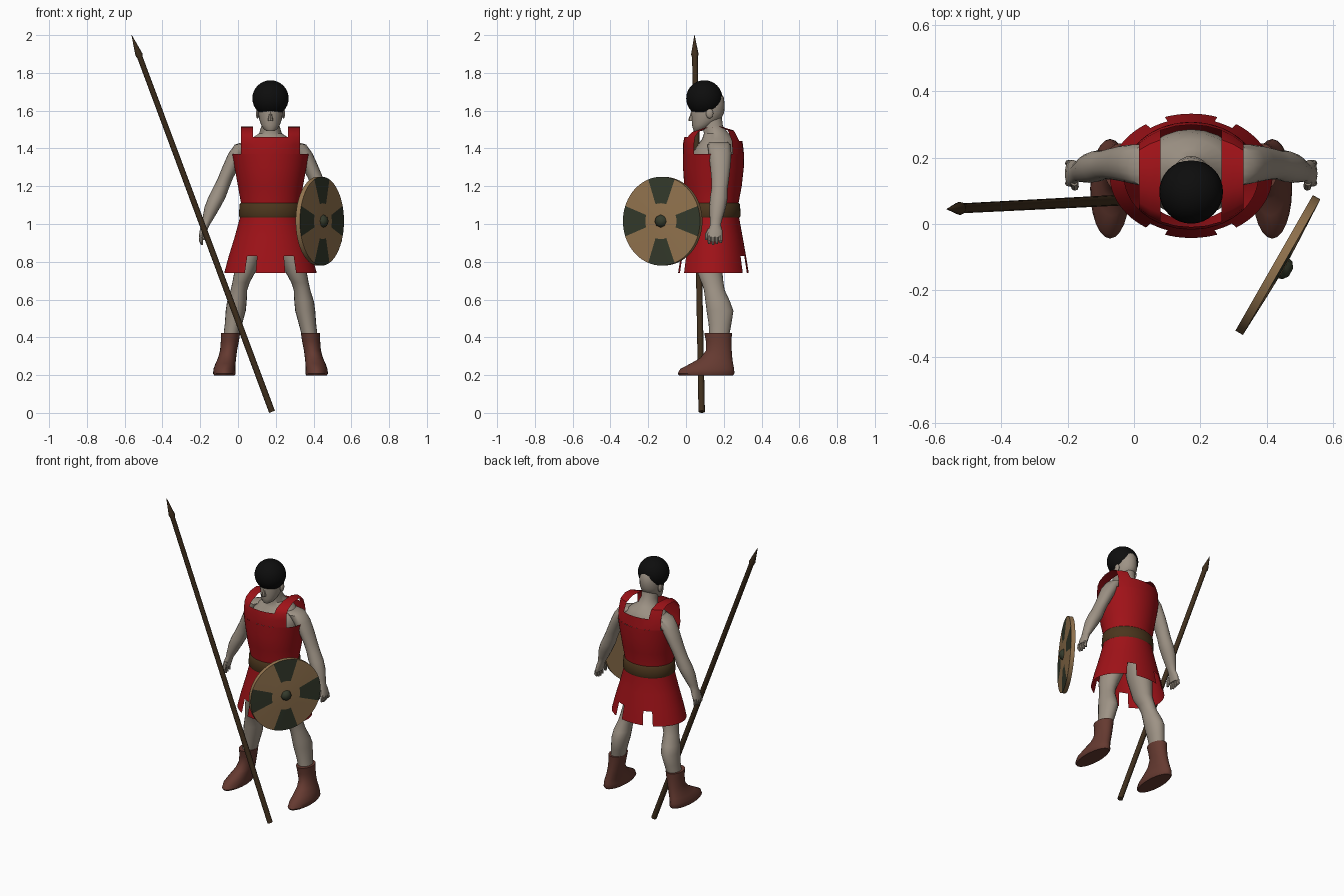
import bpy, bmesh, math
from mathutils import Vector, Matrix

if "Cube" in bpy.data.objects:
    bpy.data.objects.remove(bpy.data.objects["Cube"])

CX = 0.172  # mirror plane of the figure


def material(name, rgb):
    m = bpy.data.materials.new(name)
    m.diffuse_color = (*rgb, 1)
    m.use_nodes = True
    m.node_tree.nodes["Principled BSDF"].inputs["Base Color"].default_value = m.diffuse_color
    return m


SKIN = material("skin", (0.34, 0.29, 0.235))
RED = material("red cloth", (0.35, 0.006, 0.009))
BELT = material("belt brown", (0.07, 0.036, 0.012))
WOOD = material("dark wood", (0.05, 0.028, 0.012))
BOOT = material("boot leather", (0.13, 0.042, 0.03))
BLACK = material("black", (0.004, 0.004, 0.004))
TAN = material("shield tan", (0.3, 0.18, 0.08))
GREEN = material("shield green", (0.035, 0.043, 0.025))


def finish(name, bm, mats, mirror=False, cx=CX):
    bmesh.ops.recalc_face_normals(bm, faces=bm.faces[:])
    me = bpy.data.meshes.new(name)
    bm.to_mesh(me)
    bm.free()
    for m in mats:
        me.materials.append(m)
    ob = bpy.data.objects.new(name, me)
    ob.location.x = cx
    bpy.context.collection.objects.link(ob)
    if mirror:
        ob.modifiers.new("mirror", 'MIRROR').use_mirror_merge = False
    return ob


def ring_point(r, a, cx):
    x, y, z, rx, ry = r
    return (x - cx + rx * math.cos(a), y + ry * math.sin(a), z)


def loft(name, rings, mat, n=16, mirror=False, caps=True, cx=CX, keep=None):
    """Skin horizontal ellipses given as (x, y, z, rx, ry)."""
    bm = bmesh.new()
    rows = [[bm.verts.new(ring_point(r, 2 * math.pi * i / n, cx)) for i in range(n)]
            for r in rings]
    for k in range(len(rows) - 1):
        for i in range(n):
            if keep and not keep(k, (i + 0.5) * 360 / n):
                continue
            j = (i + 1) % n
            bm.faces.new((rows[k][i], rows[k][j], rows[k + 1][j], rows[k + 1][i]))
    if caps:
        bm.faces.new(rows[0])
        bm.faces.new(rows[-1])
    return finish(name, bm, [mat], mirror, cx)


def ball(name, loc, size, mat, mirror=False, cut=None, seg=32):
    bm = bmesh.new()
    bmesh.ops.create_uvsphere(bm, u_segments=seg, v_segments=seg // 2, radius=1)
    bmesh.ops.transform(bm, verts=bm.verts, matrix=Matrix.Translation(
        (loc[0] - CX, loc[1], loc[2])) @ Matrix.Diagonal((*size, 1)))
    if cut is not None:
        res = bmesh.ops.bisect_plane(bm, geom=bm.verts[:] + bm.edges[:] + bm.faces[:],
                                     plane_co=(0, 0, cut), plane_no=(0, 0, -1), clear_outer=True)
        bmesh.ops.holes_fill(bm, edges=[e for e in bm.edges if e.is_boundary])
    return finish(name, bm, [mat], mirror)


# Tunic body and skirt, with four notches in the hem
def hem(k, a):
    off = abs((a + 90) % 180 - 90)      # angle from the side axis
    return k > 1 or not (18.75 < 90 - off < 33.75)


loft("tunic", [(CX, .145, .74, .245, .187), (CX, .145, .785, .233, .18), (CX, .145, .83, .221, .173),
               (CX, .145, .93, .19, .155), (CX, .145, 1.04, .16, .135), (CX, .145, 1.11, .156, .133),
               (CX, .143, 1.2, .172, .152), (CX, .145, 1.3, .19, .161), (CX, .145, 1.37, .203, .162)],
     RED, n=96, caps=False, keep=hem)

# Upper tunic: chest and back panels joined by shoulder straps
bm = bmesh.new()
path = [(1, 1.37), (1, 1.42), (.95, 1.46), (.78, 1.487), (.3, 1.51), (-.3, 1.515),
        (-.75, 1.495), (-.95, 1.44), (-1, 1.37)]
xs = [-.157, -.125, -.092, -.046, 0, .046, .092, .125, .157]
grid = [[bm.verts.new((x, .145 - s * .162 * math.sqrt(1 - (x / .203) ** 2), z)) for x in xs]
        for s, z in path]
for k in range(len(path) - 1):
    for i in range(len(xs) - 1):
        if 2 <= k <= 6 and 2 <= i <= 5:
            continue                     # neck opening
        bm.faces.new((grid[k][i], grid[k][i + 1], grid[k + 1][i + 1], grid[k + 1][i]))
finish("tunic_shoulders", bm, [RED])

# Belt
loft("belt", [(CX, .145, 1.035, .163, .14), (CX, .145, 1.045, .168, .144),
              (CX, .145, 1.105, .163, .141), (CX, .145, 1.112, .157, .135)], BELT, n=48, caps=False)

# Chest, neck and head
loft("chest_and_neck", [(CX, .145, 1.1, .13, .11), (CX, .15, 1.25, .145, .125), (CX, .155, 1.36, .16, .13),
                        (CX, .165, 1.41, .15, .11), (CX, .17, 1.45, .105, .085), (CX, .16, 1.48, .06, .065),
                        (CX, .14, 1.52, .048, .055), (CX, .13, 1.58, .048, .058)], SKIN, n=24)
loft("head", [(CX, .062, 1.492, .02, .02), (CX, .073, 1.502, .036, .036), (CX, .088, 1.525, .05, .056),
              (CX, .108, 1.555, .06, .078), (CX, .115, 1.59, .066, .087), (CX, .118, 1.63, .067, .087),
              (CX, .12, 1.67, .06, .08), (CX, .12, 1.7, .045, .06)], SKIN, n=24)
loft("nose", [(CX, .033, 1.545, .013, .018), (CX, .03, 1.553, .014, .018),
              (CX, .034, 1.575, .009, .013), (CX, .038, 1.6, .006, .01)], SKIN, n=8)
ball("ear", (.104, .125, 1.585), (.01, .02, .027), SKIN, mirror=True, seg=12)

# Round cap
ball("cap", (CX, .097, 1.665), (.096, .096, .096), BLACK, cut=1.592)

# Arms and hands
loft("arm", [(.07, .17, 1.435, .04, .05), (.035, .175, 1.42, .052, .062), (.0, .18, 1.375, .05, .06),
             (-.035, .182, 1.31, .044, .054), (-.068, .181, 1.24, .04, .047), (-.09, .178, 1.19, .042, .043),
             (-.112, .174, 1.14, .046, .047), (-.135, .168, 1.09, .042, .044), (-.158, .16, 1.03, .03, .034),
             (-.172, .156, .995, .022, .028), (-.183, .155, .965, .02, .038), (-.192, .152, .93, .016, .04)],
     SKIN, mirror=True)
for i in range(4):
    y = .123 + .02 * i
    low = .888 + .006 * abs(i - 1.2)
    loft("finger_%d" % (i + 1), [(-.192, y, .94, .011, .01), (-.197, y, .912, .011, .01),
                                 (-.19, y, low, .006, .006)], SKIN, n=8, mirror=True)
loft("thumb", [(-.18, .128, .975, .012, .013), (-.178, .112, .945, .012, .012),
               (-.178, .108, .915, .007, .008)], SKIN, n=8, mirror=True)

# Legs and boots
loft("leg", [(.09, .14, .97, .08, .09), (.07, .135, .87, .075, .085), (.036, .126, .745, .056, .067),
             (.016, .14, .69, .046, .058), (.005, .15, .65, .044, .055), (-.006, .168, .59, .052, .065),
             (-.012, .18, .54, .053, .071), (-.024, .18, .47, .046, .06), (-.037, .175, .4, .041, .052)],
     SKIN, n=20, mirror=True)
loft("boot", [(-.072, .106, .198, .054, .142), (-.072, .106, .208, .06, .15), (-.072, .112, .232, .058, .143),
              (-.066, .137, .262, .053, .112), (-.058, .16, .29, .048, .085), (-.05, .174, .33, .045, .068),
              (-.043, .173, .38, .048, .068), (-.04, .17, .422, .051, .073)],
     BOOT, n=24, mirror=True)

# Leaning spear with pointed head
base, tip = Vector((.18, .083, .006)), Vector((-.563, .045, 2.0))
L = (tip - base).length
spear = loft("spear", [(0, 0, 0, .017, .017), (0, 0, L - .125, .015, .015), (0, 0, L - .11, .02, .02),
                       (0, 0, L, .001, .001)], WOOD, n=10, cx=0)
spear.location = base
spear.rotation_euler = (tip - base).to_track_quat('Z', 'Y').to_euler()

# Round shield: rings of (radius, height), green wedges by angle
N = 72
bm = bmesh.new()
prof = [(.235, -.014), (.235, .012), (.095, .018), (.03, .02)]
rows = [[bm.verts.new((r * math.cos(2 * math.pi * i / N), r * math.sin(2 * math.pi * i / N), h))
         for i in range(N)] for r, h in prof]
for k in range(3):
    for i in range(N):
        j = (i + 1) % N
        f = bm.faces.new((rows[k][i], rows[k][j], rows[k + 1][j], rows[k + 1][i]))
        a = ((i + .5) * 360 / N + 45) % 90 - 45
        f.material_index = int(k == 1 and abs(a) < 20)
bm.faces.new(rows[0])
bm.faces.new(rows[-1])
shield = finish("shield", bm, [TAN, GREEN])
boss = loft("shield_boss", [(0, 0, .015, .036, .036), (0, 0, .032, .03, .03), (0, 0, .044, .014, .014)],
            GREEN, n=8, cx=0)
normal = Vector((.868, -.496, 0))
for ob in (shield, boss):
    ob.location = (.434, -.124, 1.015)
    ob.rotation_euler = normal.to_track_quat('Z', 'Y').to_euler()

# Smooth shading that keeps sharp edges
for ob in bpy.context.collection.objects:
    ob.select_set(True)
    bpy.context.view_layer.objects.active = ob
bpy.ops.object.shade_smooth_by_angle(angle=math.radians(40))
